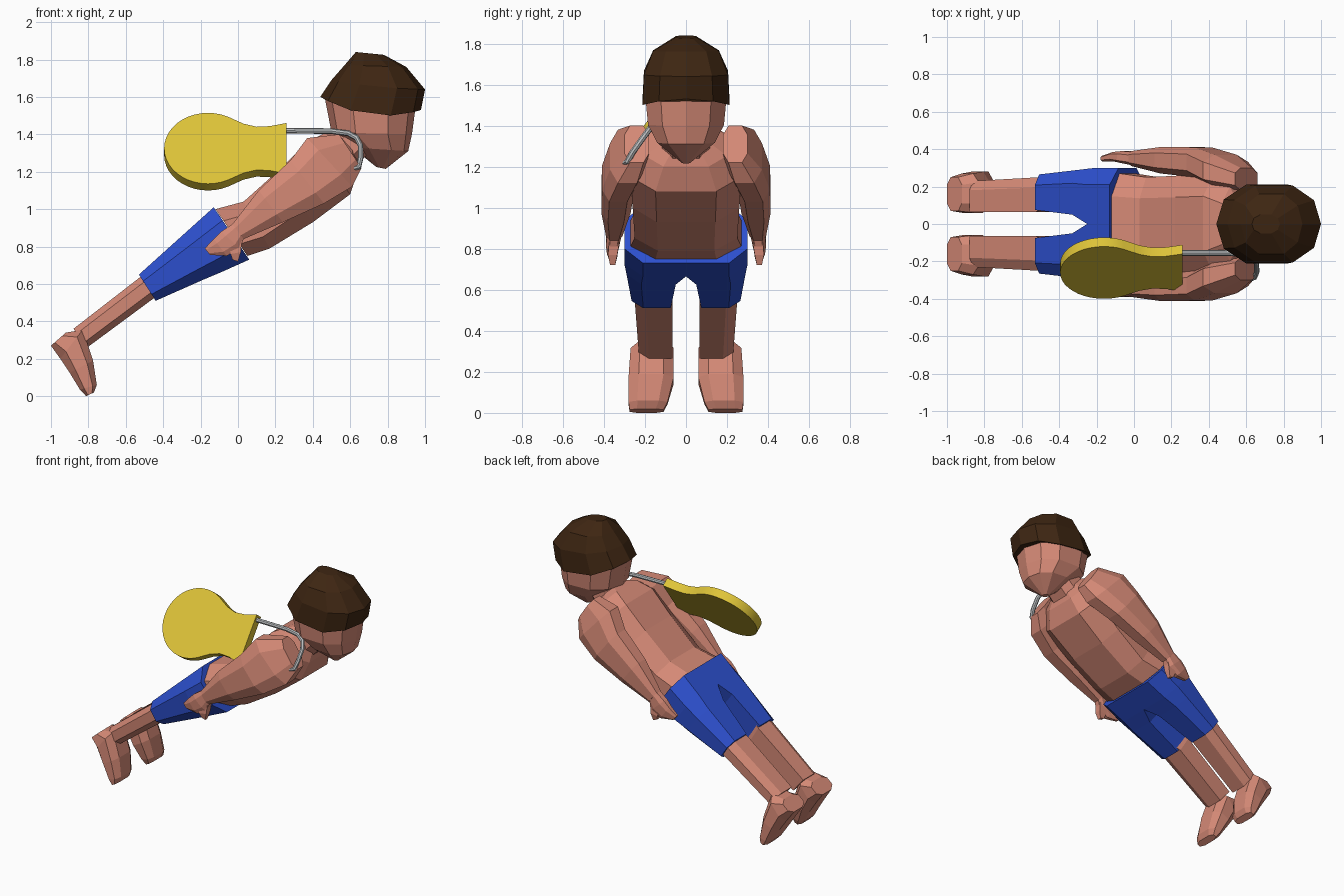
import bpy, bmesh, math
from mathutils import Vector

if "Cube" in bpy.data.objects:
    bpy.data.objects.remove(bpy.data.objects["Cube"])


def material(name, rgb):
    m = bpy.data.materials.new(name)
    m.diffuse_color = (*rgb, 1)
    m.use_nodes = True
    m.node_tree.nodes["Principled BSDF"].inputs["Base Color"].default_value = m.diffuse_color
    return m


SKIN = material("skin", (0.66, 0.25, 0.18))
BLUE = material("blue cloth", (0.026, 0.08, 0.62))
HAIR = material("dark brown hair", (0.048, 0.019, 0.006))
YELLOW = material("yellow", (0.73, 0.55, 0.04))
STEEL = material("steel grey", (0.50, 0.52, 0.53))

# Cross-section shapes as (across y, front to back) in -1..1
OCTAGON = [(-1, -.5), (-.55, -1), (.55, -1), (1, -.5), (1, .5), (.55, 1), (-.55, 1), (-1, .5)]
BOX = [(-1, -1), (1, -1), (1, 1), (-1, 1)]
CHAMFER = [(-1, -1), (.4, -1), (1, -.5), (1, .5), (.4, 1), (-1, 1)]
ROUND = [(0, -1), (.62, -.85), (1, -.4), (1, .4), (.62, .85),
         (0, 1), (-.62, .85), (-1, .4), (-1, -.4), (-.62, -.85)]


def finish(name, bm, mat):
    bmesh.ops.recalc_face_normals(bm, faces=bm.faces[:])
    me = bpy.data.meshes.new(name)
    bm.to_mesh(me)
    bm.free()
    me.materials.append(mat)
    ob = bpy.data.objects.new(name, me)
    bpy.context.collection.objects.link(ob)
    return ob


def loft(name, mat, shape, sections, side=1):
    """Each section: front x, z, back x, z, y from, y to, optional sag."""
    bm = bmesh.new()
    rings = []
    for ax, az, bx, bz, y0, y1, *sag in sections:
        ring = []
        for s, t in shape:
            k = (t + 1) / 2
            drop = sag[0] * (1 - t * t) if sag else 0
            y = (y0 + y1) / 2 + s * (y1 - y0) / 2
            ring.append(bm.verts.new((ax + (bx - ax) * k, side * y, az + (bz - az) * k - drop)))
        rings.append(ring)
    n = len(shape)
    for r, q in zip(rings, rings[1:]):
        for i in range(n):
            j = (i + 1) % n
            bm.faces.new((r[i], r[j], q[j], q[i]))
    bm.faces.new(rings[0])
    bm.faces.new(rings[-1])
    return finish(name, bm, mat)


def centred(rows):
    return [(a, b, c, d, -w, w, *sag) for a, b, c, d, w, *sag in rows]


# Torso and neck
loft("torso", SKIN, OCTAGON, centred([
    (.05, .75, -.12, 1.0, .27), (.17, .79, .03, 1.04, .25), (.40, .93, .22, 1.21, .26),
    (.60, 1.08, .37, 1.36, .27), (.64, 1.20, .47, 1.41, .20), (.64, 1.29, .53, 1.41, .11)]))
loft("neck", SKIN, OCTAGON, centred([
    (.62, 1.22, .48, 1.37, .12), (.76, 1.36, .58, 1.47, .11)]))

# Head and hair cap
loft("head", SKIN, ROUND, centred([
    (.79, 1.215, .74, 1.225, .02), (.91, 1.31, .61, 1.33, .14), (.93, 1.40, .50, 1.41, .185),
    (.95, 1.55, .465, 1.59, .20), (.93, 1.64, .54, 1.68, .17)]))
loft("hair", HAIR, ROUND, centred([
    (.978, 1.53, .44, 1.60, .212, .06), (1.0, 1.64, .50, 1.69, .205, .01),
    (.90, 1.76, .57, 1.77, .16), (.78, 1.825, .63, 1.84, .05)]))

for side, label in ((-1, "right"), (1, "left")):
    # Arm
    loft(label + "_arm", SKIN, OCTAGON, [
        (.66, 1.22, .54, 1.40, .18, .30), (.61, 1.12, .37, 1.38, .20, .37),
        (.46, 1.03, .28, 1.26, .25, .41), (.24, .93, .11, 1.10, .27, .412),
        (.03, .84, -.03, .92, .31, .39)], side)
    # Hand and thumb
    loft(label + "_hand", SKIN, OCTAGON, [
        (.03, .84, -.03, .92, .315, .385), (.01, .79, -.09, .88, .325, .39),
        (-.06, .75, -.13, .84, .335, .385), (-.15, .755, -.178, .79, .335, .365)], side)
    loft(label + "_thumb", SKIN, BOX, [
        (.02, .83, -.05, .83, .325, .375), (.015, .77, -.04, .76, .335, .38),
        (.0, .72, -.03, .73, .345, .37)], side)
    # Half of the shorts
    loft(label + "_shorts", BLUE, CHAMFER, [
        (.06, .73, -.13, 1.01, 0, .30), (-.085, .665, -.25, .902, 0, .30),
        (-.18, .625, -.33, .83, .05, .29), (-.44, .51, -.53, .65, .075, .265)], side)
    # Lower leg
    loft(label + "_leg", SKIN, CHAMFER, [
        (-.41, .545, -.49, .66, .08, .245), (-.455, .52, -.525, .635, .065, .25),
        (-.80, .265, -.88, .36, .065, .23)], side)
    # Foot pointing down to the toes
    loft(label + "_foot", SKIN, OCTAGON, [
        (-1.0, .27, -.92, .34, .07, .25), (-.95, .20, -.83, .355, .06, .27),
        (-.90, .125, -.775, .19, .06, .28), (-.845, .035, -.755, .06, .09, .28),
        (-.812, .0, -.77, .02, .11, .275)], side)

# Tilted yellow plate: round body with a flared neck
half = [(-.16 + .235 * math.cos(math.radians(a)), .235 * math.sin(math.radians(a)))
        for a in range(180, 54, -9)]
half += [(.03, .163), (.10, .143), (.17, .147), (.26, .168)]
outline = half + [(x, -v) for x, v in reversed(half[1:])]
up = Vector((0, .594, .807))
normal = Vector((0, -.807, .594))
bm = bmesh.new()
rings = [[bm.verts.new(Vector((x, -.26, 1.325)) + up * v - normal * depth) for x, v in outline]
         for depth in (0, .06)]
n = len(outline)
bm.faces.new(rings[0])
bm.faces.new(rings[1])
for i in range(n):
    j = (i + 1) % n
    bm.faces.new((rings[0][i], rings[0][j], rings[1][j], rings[1][i]))
plate = finish("yellow_plate", bm, YELLOW)

# Steel wire loop from the plate, passing through the shoulder
path = [(.22, -.155, 1.42), (.50, -.155, 1.417), (.59, -.162, 1.405), (.635, -.18, 1.38),
        (.655, -.21, 1.34), (.655, -.26, 1.27), (.645, -.285, 1.225), (.59, -.305, 1.21),
        (.22, -.31, 1.206)]
curve = bpy.data.curves.new("wire_loop", 'CURVE')
curve.dimensions = '3D'
curve.bevel_depth = .015
curve.bevel_resolution = 2
curve.use_fill_caps = True
spline = curve.splines.new('POLY')
spline.points.add(len(path) - 1)
for p, co in zip(spline.points, path):
    p.co = (*co, 1)
wire = bpy.data.objects.new("wire_loop", curve)
bpy.context.collection.objects.link(wire)
curve.materials.append(STEEL)
bpy.ops.object.select_all(action='DESELECT')
wire.select_set(True)
bpy.context.view_layer.objects.active = wire
bpy.ops.object.convert(target='MESH')
plate.select_set(True)
bpy.ops.object.shade_smooth_by_angle(angle=math.radians(35))
